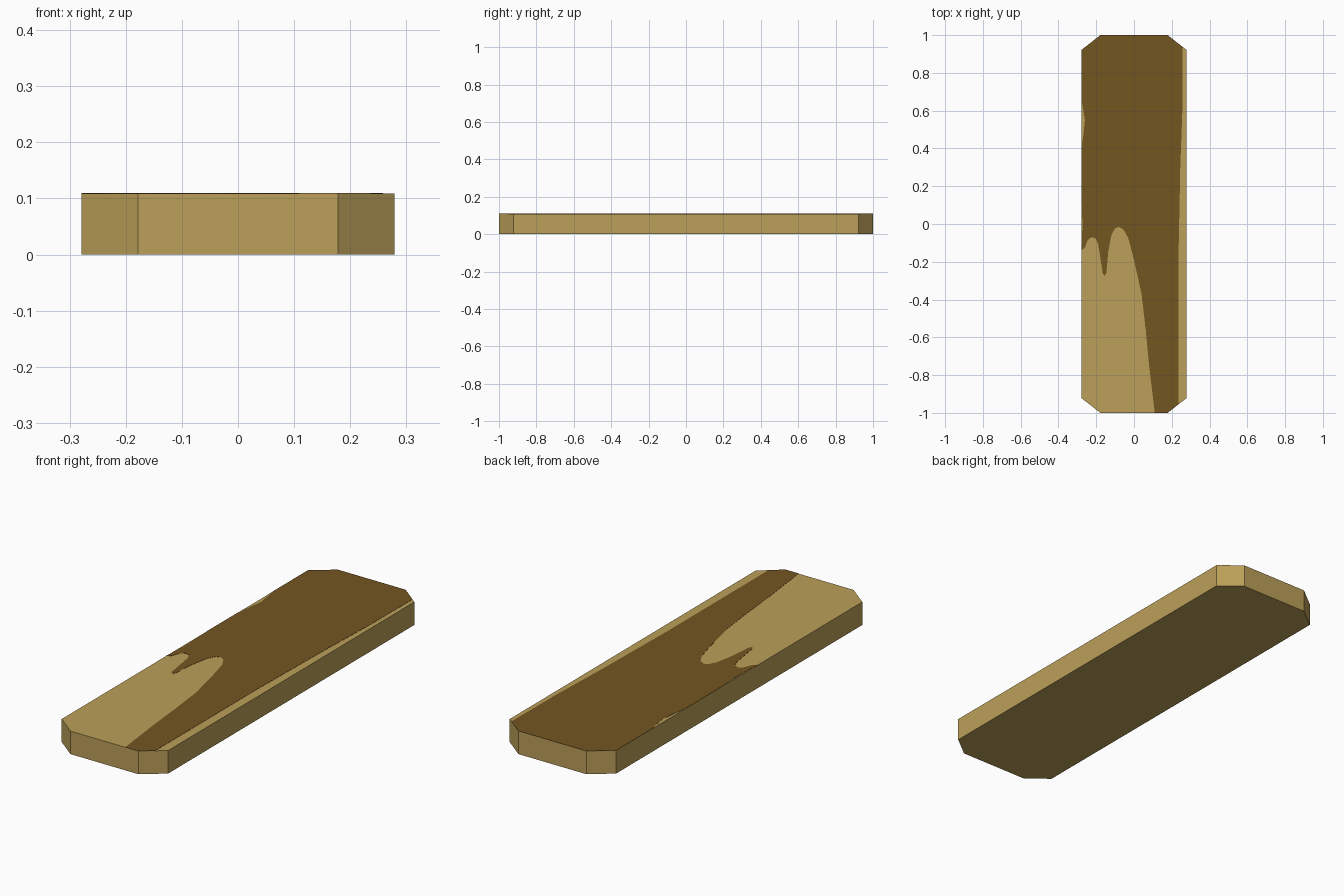
import bpy, bmesh

if "Cube" in bpy.data.objects:
    bpy.data.objects.remove(bpy.data.objects["Cube"])

W, L, H = 0.279, 1.0, 0.109      # half width, half length, thickness
CX, CY = 0.178, 0.921            # corner cut positions


def material(name, rgb):
    m = bpy.data.materials.new(name)
    m.diffuse_color = (*rgb, 1)
    m.use_nodes = True
    m.node_tree.nodes["Principled BSDF"].inputs["Base Color"].default_value = m.diffuse_color
    return m


def prism(name, outline, z0, z1, mat):
    """Extrude a flat outline from z0 up to z1."""
    bm = bmesh.new()
    face = bm.faces.new([bm.verts.new((x, y, z0)) for x, y in outline])
    top = bmesh.ops.extrude_face_region(bm, geom=[face], use_keep_orig=True)["geom"]
    bmesh.ops.translate(bm, vec=(0, 0, z1 - z0),
                        verts=[v for v in top if isinstance(v, bmesh.types.BMVert)])
    bmesh.ops.recalc_face_normals(bm, faces=bm.faces)
    me = bpy.data.meshes.new(name)
    bm.to_mesh(me)
    bm.free()
    me.materials.append(mat)
    ob = bpy.data.objects.new(name, me)
    bpy.context.collection.objects.link(ob)
    return ob


light_wood = material("light wood", (0.50, 0.35, 0.10))
dark_wood = material("dark wood", (0.175, 0.092, 0.015))

# Board with cut corners
prism("board", [(-CX, -L), (CX, -L), (W, -CY), (W, CY),
                (CX, L), (-CX, L), (-W, CY), (-W, -CY)], 0, H, light_wood)

# Dark wavy patch on the top: right edge, far end, left edge, then the tongue
right_edge = [(0.11, -L), (CX, -L), (0.235, -0.955), (0.235, -0.2), (0.245, 0.3),
              (0.256, 0.6), (0.258, 0.937)]
far_end = [(CX, L), (-CX, L), (-W, CY)]
left_edge = [(-W, 0.66), (-0.268, 0.6), (-0.26, 0.55), (-0.268, 0.47), (-W, 0.4),
             (-W, 0.18), (-0.273, 0.0), (-0.275, -0.07), (-W, -0.14)]
tongue = [(-0.26, -0.125), (-0.245, -0.085), (-0.225, -0.07), (-0.205, -0.075),
          (-0.19, -0.105), (-0.178, -0.18), (-0.166, -0.26), (-0.157, -0.275),
          (-0.146, -0.26), (-0.137, -0.15), (-0.12, -0.06), (-0.10, -0.022),
          (-0.08, -0.015), (-0.055, -0.03), (-0.03, -0.075), (0.0, -0.19),
          (0.04, -0.37), (0.062, -0.56), (0.08, -0.75)]
prism("dark_patch", right_edge + far_end + left_edge + tongue, H, H + 0.001, dark_wood)
